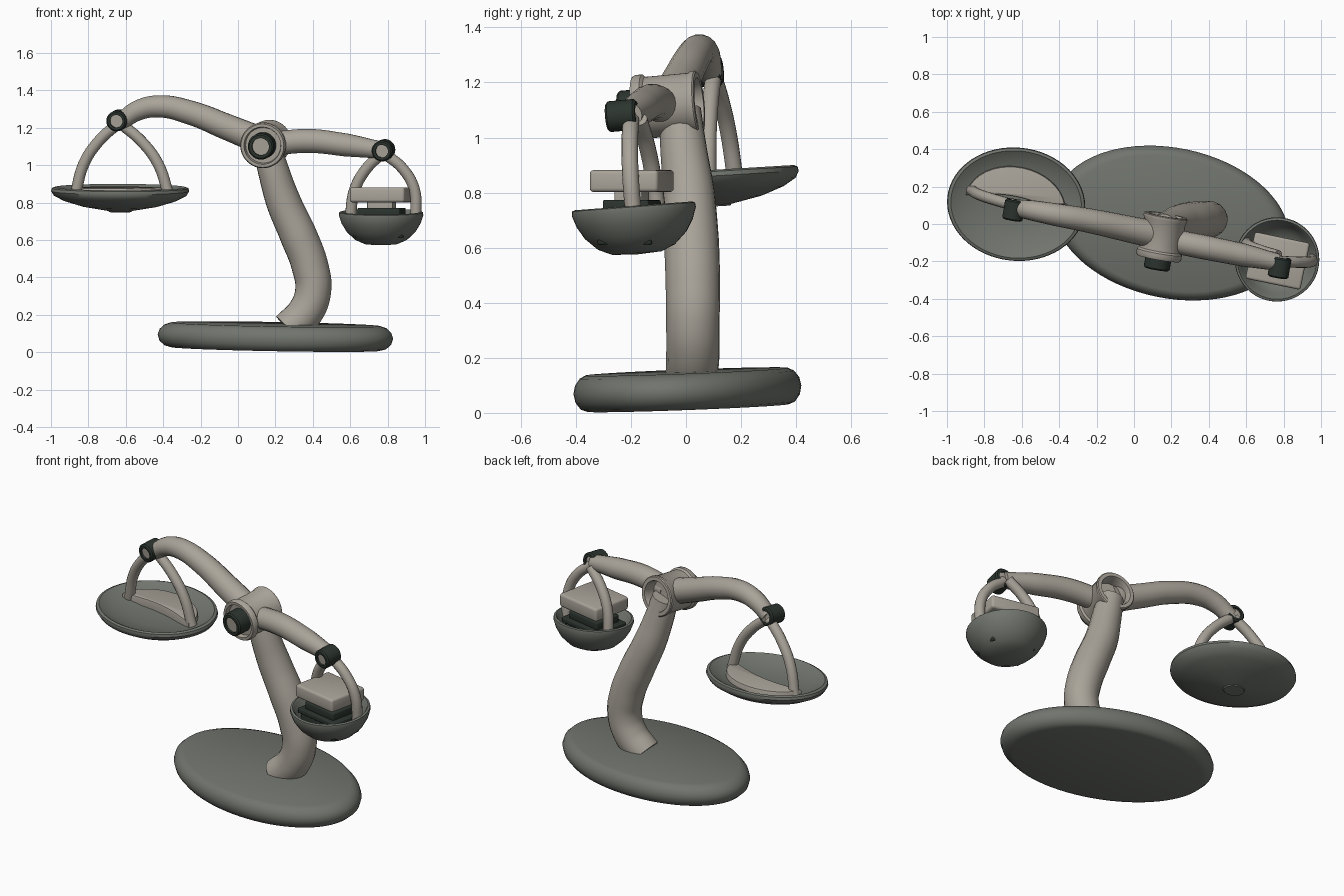
import bpy, bmesh, math
from mathutils import Vector, Matrix

if "Cube" in bpy.data.objects:
    bpy.data.objects.remove(bpy.data.objects["Cube"])


def material(name, col):
    m = bpy.data.materials.new(name)
    m.diffuse_color = (*col, 1)
    m.use_nodes = True
    m.node_tree.nodes["Principled BSDF"].inputs["Base Color"].default_value = m.diffuse_color
    return m


BEIGE = material("warm_beige", (0.40, 0.37, 0.32))
GREY = material("green_grey", (0.165, 0.178, 0.155))
DARK = material("dark_green", (0.025, 0.035, 0.028))
YAW = math.radians(-11.7)
AXIS = Vector((-0.17, -0.98, -0.09)).normalized()   # pivot axis, towards the front


def finish(ob, mat, angle=40):
    if not ob.data.materials:
        ob.data.materials.append(mat)
    bpy.ops.object.select_all(action='DESELECT')
    ob.select_set(True)
    bpy.context.view_layer.objects.active = ob
    bpy.ops.object.shade_smooth_by_angle(angle=math.radians(angle))
    return ob


def from_bmesh(name, bm, mat, matrix=None, angle=40):
    if matrix:
        bm.transform(matrix)
    bmesh.ops.recalc_face_normals(bm, faces=bm.faces)
    me = bpy.data.meshes.new(name)
    bm.to_mesh(me)
    bm.free()
    ob = bpy.data.objects.new(name, me)
    bpy.context.collection.objects.link(ob)
    return finish(ob, mat, angle)


def lathe(name, profile, mat, matrix, scale_y=1, n=48, closed=False):
    """Revolve (radius, height) points about z; radius 0 makes a pole."""
    bm = bmesh.new()
    vs = [bm.verts.new((r, 0, z)) for r, z in profile]
    pairs = list(zip(vs, vs[1:])) + ([(vs[-1], vs[0])] if closed else [])
    edges = [bm.edges.new(p) for p in pairs]
    bmesh.ops.spin(bm, geom=vs + edges, cent=(0, 0, 0), axis=(0, 0, 1),
                   angle=2 * math.pi, steps=n)
    bmesh.ops.remove_doubles(bm, verts=bm.verts, dist=0.0005)
    bmesh.ops.scale(bm, vec=(1, scale_y, 1), verts=bm.verts)
    return from_bmesh(name, bm, mat, matrix)


def tilted(loc, yaw=0, slope_x=0, slope_y=0):
    normal = Vector((-slope_x, -slope_y, 1))
    tilt = Vector((0, 0, 1)).rotation_difference(normal).to_matrix().to_4x4()
    return Matrix.Translation(loc) @ tilt @ Matrix.Rotation(yaw, 4, 'Z')


def along(loc, axis):
    return Matrix.Translation(loc) @ axis.to_track_quat('Z', 'Y').to_matrix().to_4x4()


def tube(name, points, mat, res=5):
    """Round tube through (x, y, z, radius) points."""
    cu = bpy.data.curves.new(name, 'CURVE')
    cu.dimensions = '3D'
    cu.bevel_depth, cu.bevel_resolution = 1, res
    cu.resolution_u, cu.use_fill_caps = 8, True
    sp = cu.splines.new('BEZIER')
    sp.bezier_points.add(len(points) - 1)
    for bp, p in zip(sp.bezier_points, points):
        bp.co, bp.radius = p[:3], p[3]
        bp.handle_left_type = bp.handle_right_type = 'AUTO'
    ob = bpy.data.objects.new(name, cu)
    bpy.context.collection.objects.link(ob)
    cu.materials.append(mat)
    bpy.ops.object.select_all(action='DESELECT')
    ob.select_set(True)
    bpy.context.view_layer.objects.active = ob
    bpy.ops.object.convert(target='MESH')
    return finish(bpy.context.object, mat)


def box(name, size, matrix, mat, bevel):
    bm = bmesh.new()
    bmesh.ops.create_cube(bm, size=1)
    bmesh.ops.scale(bm, vec=size, verts=bm.verts)
    bmesh.ops.bevel(bm, geom=bm.edges[:], offset=bevel, segments=3, profile=0.5,
                    affect='EDGES')
    return from_bmesh(name, bm, mat, matrix)


# Oval base with a rounded rim
lathe("base", [(0, -0.066), (0.565, -0.066), (0.6, -0.057), (0.628, -0.032), (0.638, 0),
               (0.628, 0.03), (0.6, 0.055), (0.565, 0.066), (0, 0.066)], GREY,
      tilted((0.2, 0.005, 0.084), YAW, -0.014, 0.034), scale_y=0.63, n=72)

# Curved column
tube("column", [(0.27, 0.02, 0.125, 0.095), (0.36, 0.025, 0.215, 0.097),
                (0.402, 0.025, 0.33, 0.097), (0.385, 0.025, 0.46, 0.099),
                (0.325, 0.02, 0.62, 0.1), (0.245, 0.01, 0.8, 0.094),
                (0.19, -0.01, 0.97, 0.084), (0.155, -0.02, 1.1, 0.075)], BEIGE, 7)

# Beam arms
tube("left_arm", [(-0.625, 0.085, 1.235, 0.046), (-0.53, 0.07, 1.295, 0.055),
                  (-0.42, 0.05, 1.315, 0.06), (-0.25, 0.02, 1.28, 0.065),
                  (-0.06, -0.02, 1.205, 0.07), (0.1, -0.055, 1.14, 0.074)], BEIGE, 7)
tube("right_arm", [(0.18, -0.085, 1.115, 0.064), (0.38, -0.125, 1.13, 0.065),
                   (0.58, -0.165, 1.108, 0.062), (0.77, -0.205, 1.08, 0.046)], BEIGE, 7)

# Pivot hub: collar with rims, open at the back, and a dark hollow knob
hub = Vector((0.15, -0.07, 1.115))
lathe("hub", [(0, 0.09), (0.095, 0.09), (0.1, 0.115), (0.116, 0.115), (0.122, 0.105),
              (0.122, 0.08), (0.112, 0.07), (0.112, -0.09), (0.118, -0.1), (0.118, -0.115),
              (0.113, -0.12), (0.092, -0.12), (0.086, -0.1), (0.086, -0.05), (0, -0.05)],
      BEIGE, along(hub, AXIS))


def ring(name, r, inner, length, loc):
    b, h = 0.008, length / 2
    lathe(name, [(inner, -h), (r - b, -h), (r, b - h), (r, h - b), (r - b, h), (inner, h)],
          DARK, along(loc, AXIS), n=28, closed=True)
    lathe(name + "_core", [(0, -h + 0.012), (inner, -h + 0.012), (inner, h - 0.012),
                           (0, h - 0.012)], BEIGE, along(loc, AXIS), n=28)


ring("pivot_knob", 0.07, 0.046, 0.1, hub + AXIS * 0.125)
ring("left_pin", 0.055, 0.034, 0.11, Vector((-0.642, 0.075, 1.24)))
ring("right_pin", 0.056, 0.034, 0.11, Vector((0.778, -0.232, 1.08)))

# Shallow left pan
pan = tilted((-0.63, 0.105, 0.875), math.radians(-6), 0, 0.06)
lathe("left_pan", [(0, -0.125), (0.06, -0.125), (0.064, -0.119), (0.2, -0.096), (0.3, -0.066),
                   (0.355, -0.038), (0.37, -0.014), (0.366, 0.002), (0.35, 0.008),
                   (0.335, 0.0), (0.27, -0.028), (0.15, -0.05), (0, -0.056)], GREY,
      pan, scale_y=0.82, n=64)

# Crescent slab lying in the back half of the pan
bm = bmesh.new()
N = 20
outer = [(0.27 * math.cos(math.pi * i / N), 0.205 * math.sin(math.pi * i / N)) for i in range(N + 1)]
inner = [(-0.27 + 0.54 * i / N, 0.045 * math.sin(math.pi * i / N)) for i in range(1, N)]
face = bm.faces.new([bm.verts.new((x, y, -0.06)) for x, y in outer + inner])
ext = bmesh.ops.extrude_face_region(bm, geom=[face])
top = [v for v in ext['geom'] if isinstance(v, bmesh.types.BMVert)]
bmesh.ops.translate(bm, vec=(0, 0, 0.06), verts=top)
rim = [e for e in bm.edges if all(v in top for v in e.verts)]
bmesh.ops.bevel(bm, geom=rim, offset=0.01, segments=2, profile=0.5, affect='EDGES')
from_bmesh("crescent_weight", bm, BEIGE, tilted((-0.635, 0.1, 0.875), YAW, 0, 0.06))

# Deep right bowl
bowl = tilted((0.765, -0.19, 0.74), 0, 0, 0.075)
lathe("right_bowl", [(0, -0.165), (0.09, -0.16), (0.14, -0.138), (0.185, -0.095),
                     (0.212, -0.05), (0.226, -0.008), (0.224, 0.008), (0.212, 0.012),
                     (0.202, 0.0), (0.185, -0.045), (0.15, -0.09), (0.09, -0.12),
                     (0, -0.128)], GREY, bowl, n=48)

# Stacked blocks carried by the bowl
stack = Matrix.Translation((0.768, -0.197, 0)) @ Matrix.Rotation(YAW, 4, 'Z')


def stacked(name, size, z, mat, bevel):
    box(name, size, stack @ Matrix.Translation((0, 0, z)), mat, bevel)


stacked("lower_block", (0.27, 0.2, 0.1), 0.66, DARK, 0.008)
stacked("middle_block", (0.3, 0.22, 0.03), 0.715, DARK, 0.006)
stacked("upper_block", (0.23, 0.17, 0.045), 0.75, DARK, 0.006)
stacked("block_neck", (0.14, 0.1, 0.06), 0.785, BEIGE, 0.006)
stacked("top_slab", (0.3, 0.255, 0.08), 0.842, BEIGE, 0.014)


# Hanger straps: arched from the pin down to the pan rim
def strap(name, start, foot, bulge, r=0.03):
    a, b = Vector(start), Vector(foot)
    pts = []
    for t in (0, 0.3, 0.62, 1):
        p = a.lerp(b, t)
        k = bulge * math.sin(math.pi * t) * (1 if b.x > a.x else -1)
        pts.append((p.x + k, p.y + k * -0.15, p.z + abs(k) * 0.5, r))
    tube(name, pts, BEIGE)


strap("left_pan_strap_left", (-0.64, 0.1, 1.225), (-0.87, 0.18, 0.84), 0.045)
strap("left_pan_strap_right", (-0.63, 0.1, 1.225), (-0.37, 0.08, 0.84), 0.045)
strap("bowl_strap_left", (0.77, -0.17, 1.065), (0.6, -0.1, 0.71), 0.045)
strap("bowl_strap_right", (0.78, -0.2, 1.065), (0.952, -0.19, 0.71), 0.06)
